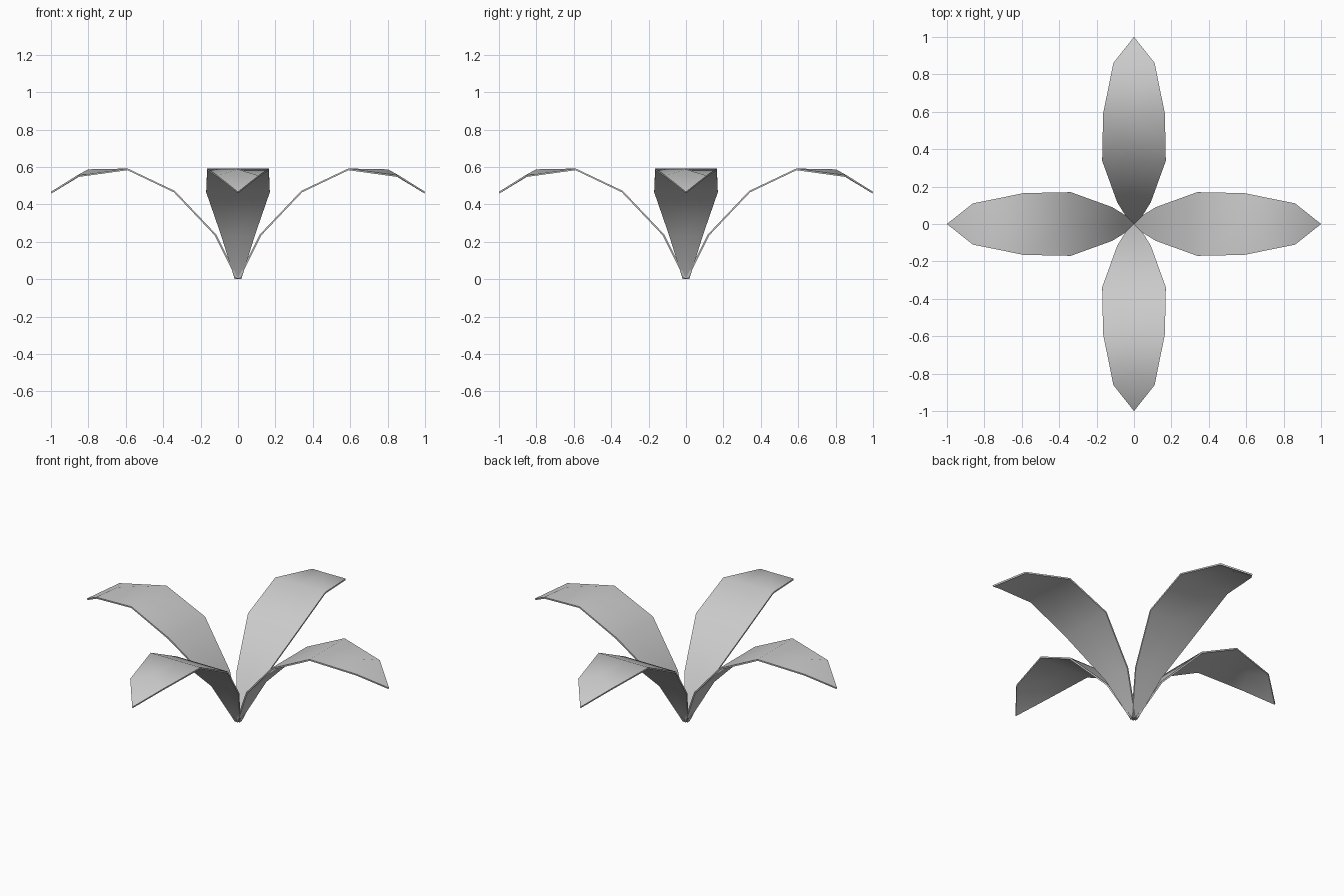
import bpy, bmesh, math
from mathutils import Matrix

if "Cube" in bpy.data.objects:
    bpy.data.objects.remove(bpy.data.objects["Cube"])

# Leaf rows: edge radius, edge height, half width, mid radius, mid height
ROWS = [(0.004, 0.003, 0.018, 0.004, 0.003),
        (0.12, 0.236, 0.09, 0.12, 0.236),
        (0.34, 0.468, 0.17, 0.34, 0.468),
        (0.59, 0.587, 0.165, 0.59, 0.587),
        (0.86, 0.55, 0.11, 0.80, 0.583)]
TIP = (0.998, 0, 0.463)
THICKNESS = 0.009


def make_leaf(name, angle):
    bm = bmesh.new()
    rows = [[bm.verts.new(p) for p in ((r, -w, z), (mr, 0, mz), (r, w, z))]
            for r, z, w, mr, mz in ROWS]
    for a, b in zip(rows, rows[1:]):
        for i in range(2):
            bm.faces.new((a[i], b[i], b[i + 1], a[i + 1]))
    tip = bm.verts.new(TIP)
    for i in range(2):
        bm.faces.new((rows[-1][i], tip, rows[-1][i + 1]))
    bm.transform(Matrix.Rotation(angle, 4, 'Z'))
    mesh = bpy.data.meshes.new(name)
    bm.to_mesh(mesh)
    bm.free()
    leaf = bpy.data.objects.new(name, mesh)
    bpy.context.collection.objects.link(leaf)

    # Thin blade with crisp rim
    solid = leaf.modifiers.new("thickness", 'SOLIDIFY')
    solid.thickness = THICKNESS
    solid.offset = 0
    bpy.ops.object.select_all(action='DESELECT')
    leaf.select_set(True)
    bpy.context.view_layer.objects.active = leaf
    bpy.ops.object.modifier_apply(modifier=solid.name)
    bpy.ops.object.shade_smooth_by_angle(angle=math.radians(45))


# Four arching leaves around the root
for k, side in enumerate(("right", "back", "left", "front")):
    make_leaf("leaf_" + side, k * math.pi / 2)
